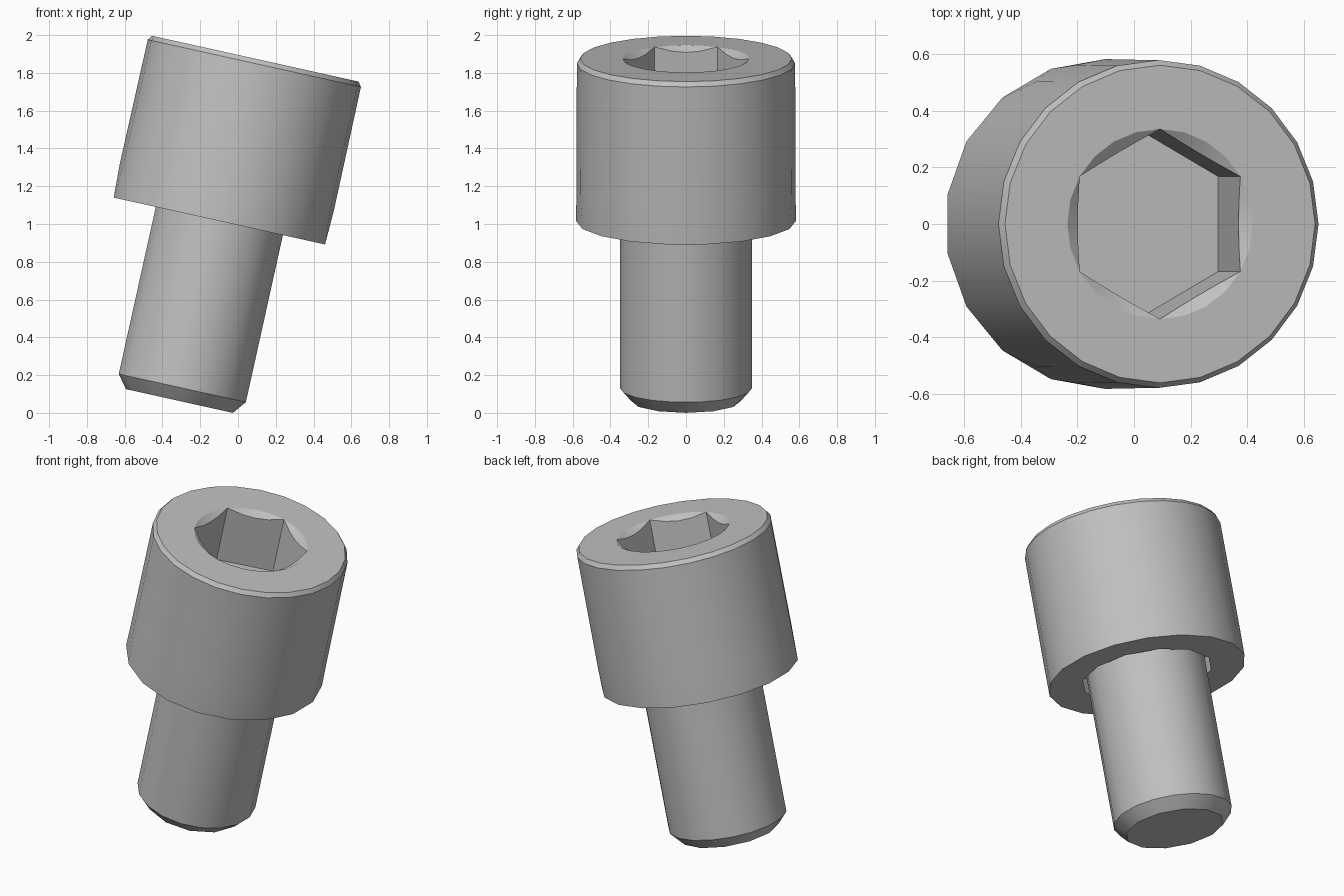
import bpy, bmesh, math
from mathutils import Matrix

if "Cube" in bpy.data.objects:
    bpy.data.objects.remove(bpy.data.objects["Cube"], do_unlink=True)

steel = bpy.data.materials.new("grey_steel")
steel.use_nodes = True
GREY = (0.53, 0.53, 0.53, 1)
steel.diffuse_color = GREY
steel.node_tree.nodes["Principled BSDF"].inputs["Base Color"].default_value = GREY

# Whole bolt leans towards +x
LEAN = Matrix.Translation((-0.31, 0, 0.063)) @ Matrix.Rotation(math.radians(12.5), 4, 'Y')
HEAD_Z, TOP_Z = 0.976, 1.856


def ring(bm, n, radius, z):
    """Ring of n points; radius and z may be functions of the angle."""
    verts = []
    for i in range(n):
        t = math.tau * i / n + math.pi / 2
        r = radius(t) if callable(radius) else radius
        h = z(t) if callable(z) else z
        verts.append(bm.verts.new((r * math.cos(t), r * math.sin(t), h)))
    return verts


def loft(bm, a, b):
    """Join two rings: quads for equal counts, a zigzag of triangles otherwise."""
    na, nb = len(a), len(b)
    if na == nb:
        for i in range(na):
            k = (i + 1) % na
            bm.faces.new((a[i], a[k], b[k], b[i]))
        return
    i = j = 0
    while i < na or j < nb:
        if j >= nb or (i < na and (i + 1) * nb <= (j + 1) * na):
            bm.faces.new((a[i % na], a[(i + 1) % na], b[j % nb]))
            i += 1
        else:
            bm.faces.new((a[i % na], b[(j + 1) % nb], b[j % nb]))
            j += 1


def build(name, rings):
    """Loft a chain of rings, cap both ends and lean the part."""
    bm = bmesh.new()
    loops = [ring(bm, *r) for r in rings]
    for a, b in zip(loops, loops[1:]):
        loft(bm, a, b)
    bm.faces.new(loops[0])
    bm.faces.new(loops[-1])
    bmesh.ops.remove_doubles(bm, verts=bm.verts, dist=0.0005)
    bmesh.ops.recalc_face_normals(bm, faces=bm.faces)
    bm.transform(LEAN)
    mesh = bpy.data.meshes.new(name)
    bm.to_mesh(mesh)
    bm.free()
    mesh.materials.append(steel)
    obj = bpy.data.objects.new(name, mesh)
    bpy.context.collection.objects.link(obj)
    bpy.ops.object.select_all(action='DESELECT')
    obj.select_set(True)
    bpy.context.view_layer.objects.active = obj
    bpy.ops.object.shade_smooth_by_angle(angle=math.radians(25))
    return obj


# Hexagonal socket outline, with corners on the rim of a shallow countersink
CORNER = 0.335
FLAT = CORNER * math.cos(math.pi / 6)


def hex_radius(t):
    return FLAT / math.cos((t - math.pi / 2) % (math.pi / 3) - math.pi / 6)


def hex_top(t):
    return TOP_Z - 0.03 * (CORNER - hex_radius(t)) / (CORNER - FLAT)


# Head: recess under it, coarse lower band, round wall, chamfer, socket
build("socket_head", [
    (12, 0.385, HEAD_Z + 0.1),
    (12, 0.385, HEAD_Z),
    (18, 0.582, HEAD_Z),
    (24, 0.58, HEAD_Z + 0.18),
    (24, 0.578, TOP_Z - 0.025),
    (24, 0.56, TOP_Z),
    (24, CORNER, TOP_Z),
    (24, hex_radius, hex_top),
    (24, hex_radius, TOP_Z - 0.36),
])

# Shaft with a chamfered tip
build("shaft", [
    (12, 0.29, 0),
    (18, 0.35, 0.07),
    (18, 0.35, HEAD_Z + 0.1),
])
